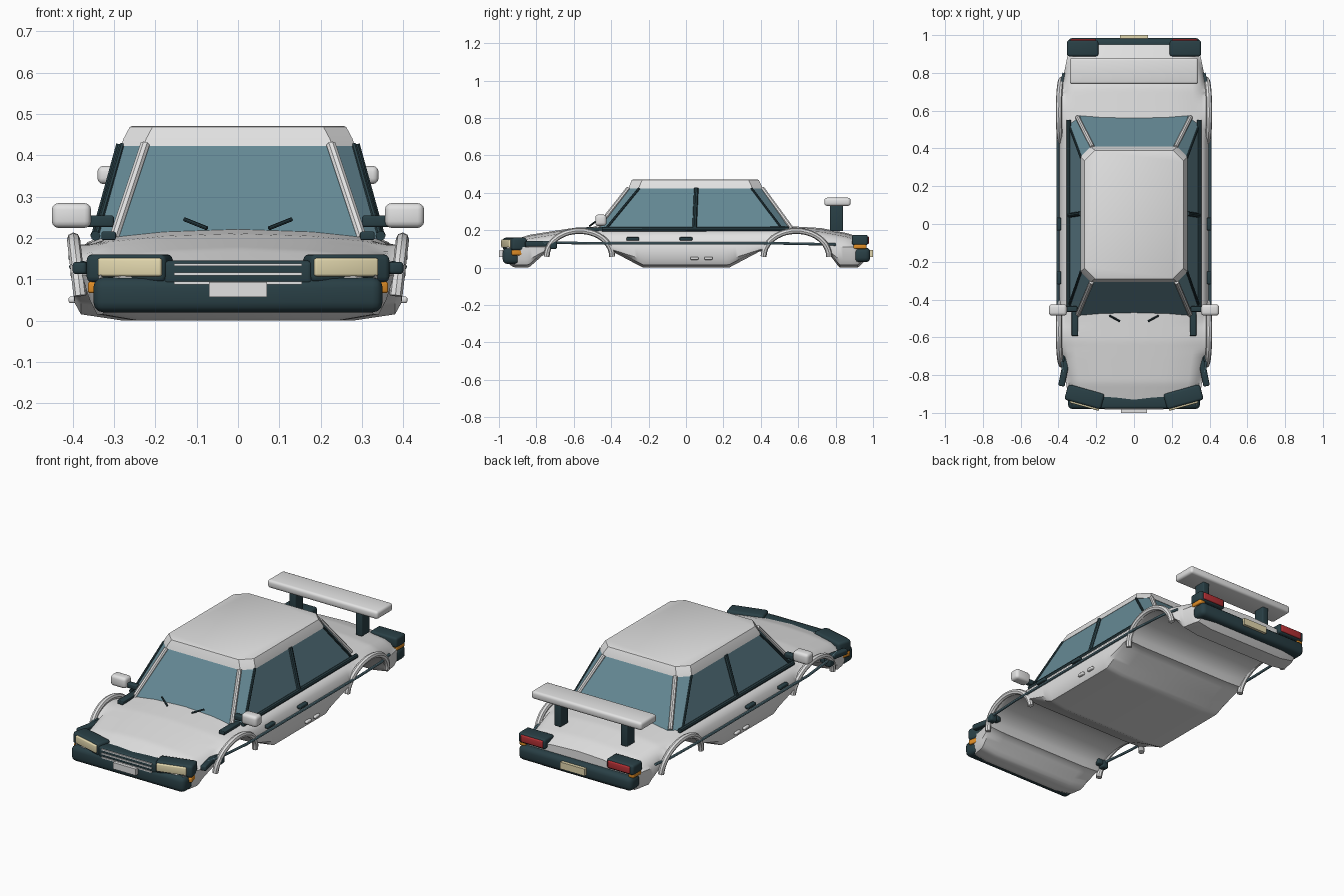
import bpy, bmesh, math
from mathutils import Matrix, Vector

if "Cube" in bpy.data.objects:
    bpy.data.objects.remove(bpy.data.objects["Cube"])


def material(name, r, g, b):
    m = bpy.data.materials.new(name)
    m.use_nodes = True
    m.diffuse_color = (r, g, b, 1)
    m.node_tree.nodes["Principled BSDF"].inputs["Base Color"].default_value = (r, g, b, 1)
    return m


white = material("white paint", .76, .76, .76)
dark = material("dark trim", .022, .05, .06)
glass = material("blue glass", .13, .25, .3)
cream = material("cream lamp", .76, .68, .42)
orange = material("orange lamp", .75, .27, .02)
red = material("red lamp", .45, .03, .035)


def select(ob):
    bpy.ops.object.select_all(action="DESELECT")
    ob.select_set(True)
    bpy.context.view_layer.objects.active = ob


def finish(name, bm, mat):
    bmesh.ops.recalc_face_normals(bm, faces=bm.faces)
    mesh = bpy.data.meshes.new(name)
    bm.to_mesh(mesh)
    bm.free()
    mesh.materials.append(mat)
    ob = bpy.data.objects.new(name, mesh)
    bpy.context.collection.objects.link(ob)
    select(ob)
    bpy.ops.object.shade_smooth_by_angle(angle=math.radians(35))
    return ob


def box(name, centre, size, mat, bevel=0, turn=0):
    bm = bmesh.new()
    bmesh.ops.create_cube(bm, size=1)
    bmesh.ops.scale(bm, vec=size, verts=bm.verts)
    if bevel:
        bmesh.ops.bevel(bm, geom=bm.edges[:], offset=bevel, segments=3,
                        profile=.5, affect="EDGES")
    bm.transform(Matrix.Translation(centre) @ Matrix.Rotation(turn, 4, "Z"))
    return finish(name, bm, mat)


def tube(name, points, radius, mat):
    curve = bpy.data.curves.new(name, "CURVE")
    curve.dimensions = "3D"
    curve.bevel_depth = radius
    curve.bevel_resolution = 2
    curve.use_fill_caps = True
    line = curve.splines.new("POLY")
    line.points.add(len(points) - 1)
    for p, co in zip(line.points, points):
        p.co = (*co, 1)
    curve.materials.append(mat)
    ob = bpy.data.objects.new(name, curve)
    bpy.context.collection.objects.link(ob)
    select(ob)
    bpy.ops.object.convert(target="MESH")
    bpy.ops.object.shade_smooth_by_angle(angle=math.radians(40))


def loft(name, rings, mat):
    bm = bmesh.new()
    loops = [[bm.verts.new(p) for p in ring] for ring in rings]
    n = len(loops[0])
    for a, b in zip(loops, loops[1:]):
        for i in range(n):
            j = (i + 1) % n
            bm.faces.new((a[i], a[j], b[j], b[i]))
    bm.faces.new(loops[0])
    bm.faces.new(loops[-1])
    return finish(name, bm, mat)


def interp(points, y):
    for (a, u), (b, v) in zip(points, points[1:]):
        if y <= b:
            return u + (v - u) * max(0, y - a) / (b - a)
    return points[-1][1]


# Body shell: outlines along the length, open wheel wells across the floor
TOP = [(-.96, .135), (-.84, .175), (-.62, .21), (-.45, .222), (.5, .225),
       (.72, .212), (.86, .185), (.95, .155)]
WIDTH = [(-.96, .33), (-.9, .35), (-.7, .385), (-.5, .4), (.5, .4), (.7, .39),
         (.9, .35), (.95, .33)]
FLOOR = [(-.96, .03), (-.92, 0), (-.84, 0), (-.75, .08), (-.4, .09), (-.23, 0),
         (.23, 0), (.4, .09), (.76, .08), (.82, 0), (.92, 0), (.95, .03)]
WELLS = (-.57, .59)


def floor(y):
    z = interp(FLOOR, y)
    for c in WELLS:
        t = 1 - ((y - c) / .17) ** 2
        if t > 0:
            z = max(z, .06 + .12 * math.sqrt(t))
    return z


def section(y):
    w, top, low = interp(WIDTH, y), interp(TOP, y), floor(y)
    half = [(f * w, max(top - drop, low + .004))
            for f, drop in ((.45, .006), (.8, .02), (.91, .035), (.96, .06))]
    waist = max(.11, low + .003)
    half += [(w, waist), (.99 * w, low + (waist - low) * .4),
             (.95 * w, low + min(.015, (waist - low) * .2)), (.7 * w, low)]
    right = [(x, y, z) for x, z in half]
    left = [(-x, y, z) for x, z in reversed(half)]
    return [(0, y, top)] + right + [(0, y, low)] + left


STEPS = 120
loft("body_shell", [section(-.96 + 1.91 * i / STEPS) for i in range(STEPS + 1)], white)


# Cabin glass and roof share a chamfered outline
def octagon(x, front, back, z, c=.055):
    pts = [(x, front + c), (x, back - c), (x - c, back), (c - x, back),
           (-x, back - c), (-x, front + c), (c - x, front), (x - c, front)]
    return [(a, b, z) for a, b in pts]


loft("cabin_glass", [octagon(.345, -.49, .58, .195), octagon(.28, -.305, .405, .425)], glass)
loft("roof", [octagon(.283, -.308, .41, .422), octagon(.277, -.302, .404, .44),
              octagon(.262, -.29, .39, .468), octagon(.255, -.283, .383, .471)], white)

# Full-width bumpers, grille and plates
box("front_bumper", (0, -.935, .062), (.7, .09, .085), dark, .025)
box("rear_bumper", (0, .94, .068), (.7, .09, .078), dark, .025)
box("grille", (0, -.942, .115), (.36, .07, .06), dark, .012)
for i in range(3):
    box("grille_bar", (0, -.977, .091 + .022 * i), (.31, .01, .007), white)
box("front_plate", (0, -.99, .075), (.14, .02, .036), white)
box("rear_plate", (0, .99, .075), (.15, .02, .038), cream)
box("rear_wing", (0, .81, .352), (.68, .14, .044), white, .014)

for s, side in ((1, "left"), (-1, "right")):
    def sbox(name, c, size, mat, bevel=0, turn=0):
        box(f"{side}_{name}", (s * c[0], c[1], c[2]), size, mat, bevel, s * turn)

    def stube(name, points, radius, mat):
        tube(f"{side}_{name}", [(s * x, y, z) for x, y, z in points], radius, mat)

    # Lamps
    sbox("headlight_housing", (.262, -.915, .126), (.2, .085, .068), dark, .014, .27)
    sbox("headlight", (.257, -.944, .129), (.16, .05, .044), cream, .006, .27)
    sbox("front_indicator", (.335, -.905, .08), (.045, .06, .028), orange, .006, .27)
    sbox("fender_marker", (.368, -.775, .127), (.034, .17, .03), dark, .008, .2)
    sbox("marker_end", (.385, -.71, .122), (.04, .04, .045), dark, .01)
    sbox("tail_housing", (.272, .93, .147), (.166, .085, .056), dark, .012)
    sbox("tail_light", (.268, .966, .147), (.136, .026, .04), red, .006)
    sbox("rear_indicator", (.335, .93, .113), (.035, .07, .024), orange, .006)

    # Wing post, mirror and cowl strip
    sbox("wing_post", (.205, .805, .265), (.04, .07, .14), dark, .006)
    sbox("mirror", (.403, -.455, .254), (.095, .06, .06), white, .016)
    sbox("mirror_arm", (.335, -.45, .24), (.07, .03, .028), dark, .006)
    sbox("cowl_strip", (.313, -.52, .205), (.035, .145, .02), dark, .004)

    # Window frames and roof pillars
    stube("front_pillar", [(.3, -.485, .2), (.225, -.308, .425)], .012, white)
    stube("rear_pillar", [(.3, .565, .21), (.22, .408, .425)], .012, white)
    stube("front_frame", [(.345, -.435, .2), (.28, -.25, .425)], .007, dark)
    stube("rear_frame", [(.343, .52, .2), (.28, .35, .425)], .006, dark)
    stube("centre_frame", [(.345, .045, .2), (.283, .055, .425)], .012, dark)
    stube("window_sill", [(.345, -.45, .205), (.345, .55, .207)], .012, dark)
    stube("wiper", [(.13, -.485, .245), (.075, -.515, .223)], .005, dark)

    # Wheel arch lips
    for c, place in zip(WELLS, ("front", "rear")):
        arc = [math.pi * i / 20 for i in range(21)]
        stube(place + "_arch", [(.382 + .016 * math.sin(a), c - .175 * math.cos(a),
                                 .06 + .137 * math.sin(a)) for a in arc], .016, white)

    # Side stripe, door handles and sill vents
    ys = [-.8 + .1 * i for i in range(17)]
    stube("side_stripe", [(interp(WIDTH, y) + .002, y, .13 - .02 * max(0, abs(y) - .5) * (1 if y > 0 else -1))
                          for y in ys], .007, glass)
    for y in (-.285, 0):
        sbox("door_handle", (.398, y, .154), (.024, .068, .018), dark, .005)
    for y in (.045, .12):
        sbox("sill_vent", (.4, y, .05), (.02, .044, .016), white, .006)
